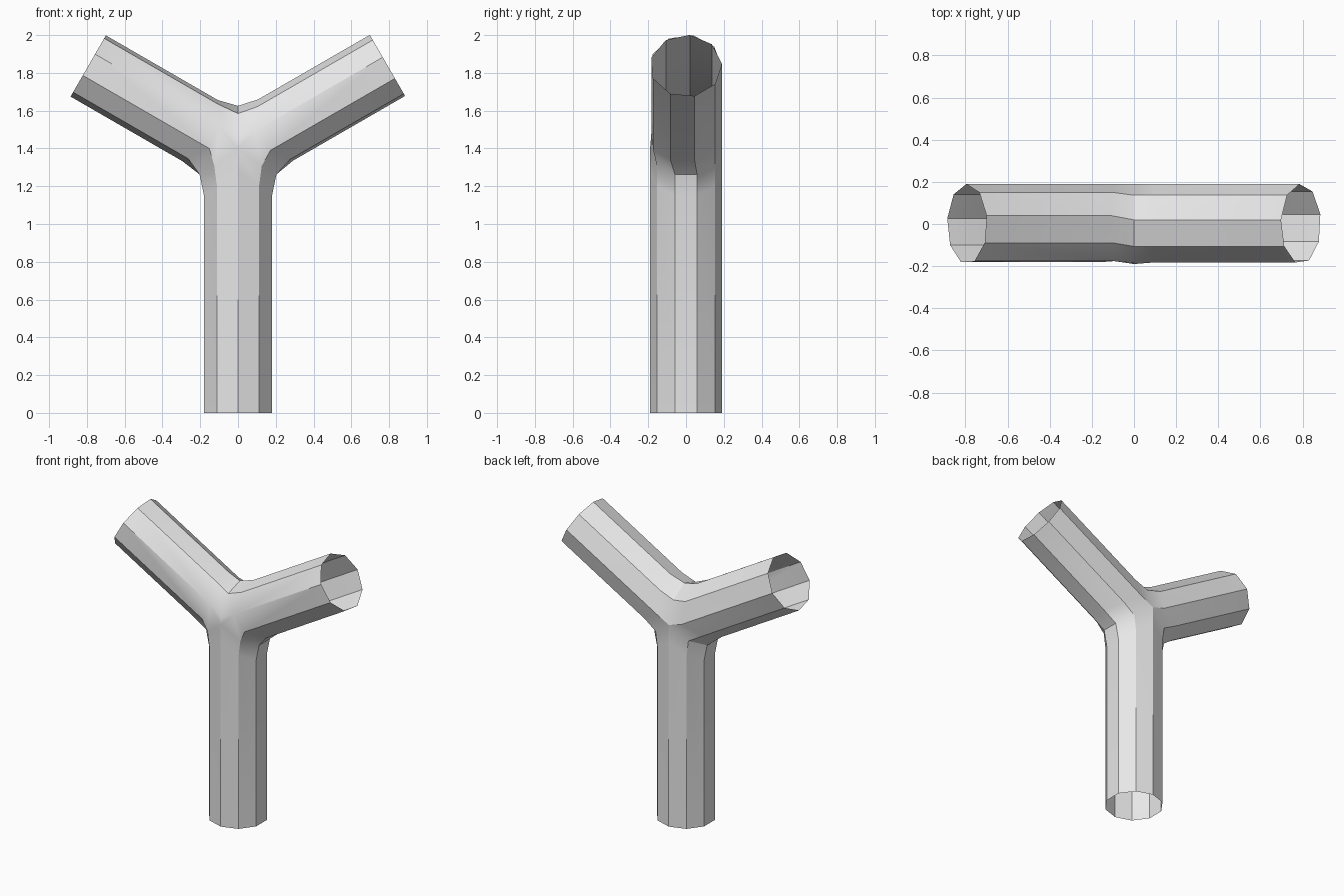
import bpy, bmesh
from math import sin, cos, radians
from mathutils import Vector

cube = bpy.data.objects.get("Cube")
if cube:
    bpy.data.objects.remove(cube, do_unlink=True)

R = 0.19                        # pipe radius
HUB = Vector((0, 0, 1.38))      # where the three axes meet
ARM_LENGTH = 0.915
FLARE = 1.3                     # how far the joint seams sit outside the pipes

bm = bmesh.new()


def skin(a, b):
    """Join two loops of equal length, dropping repeated corners."""
    n = len(a)
    for i in range(n):
        j = (i + 1) % n
        corners = list(dict.fromkeys((a[i], a[j], b[j], b[i])))
        if len(corners) > 2:
            bm.faces.new(corners)


def pipe_rings(axis, side, angles, length):
    """Open end ring and joint ring of a pipe leaving the hub along axis."""
    end, joint = [], []
    for a in angles:
        h = R * cos(radians(a))
        spoke = HUB + side * h + Vector((0, R * sin(radians(a)), 0))
        end.append(bm.verts.new(spoke + axis * length))
        joint.append(bm.verts.new(spoke + axis * (0.1 + 0.7 * abs(h))))
    return end, joint


def seam(direction, angles):
    """Row of points where two neighbouring pipes meet."""
    return [bm.verts.new(HUB + direction * (FLARE * R * cos(radians(a)))
                         + Vector((0, R * sin(radians(a)), 0))) for a in angles]


# Shared joint points, listed back to front
back = bm.verts.new((0, R, 1.40))
front = bm.verts.new((0, -R, 1.40))
crotch = seam(Vector((0, 0, 1)), [46, 6, -34, -74])
armpit = {s: seam(Vector((s * cos(radians(30)), 0, -0.5)), [54, 18, -18, -54])
          for s in (1, -1)}

# Ten-sided trunk
end, joint = pipe_rings(Vector((0, 0, -1)), Vector((1, 0, 0)),
                        [90 - 36 * k for k in range(10)], HUB.z)
skin(end, joint)
skin(joint, [back] + armpit[1] + [front] + armpit[-1][::-1])

# Nine-sided arms, slightly rolled
for s, roll in ((1, 86), (-1, 92)):
    axis = Vector((s * cos(radians(30)), 0, 0.5))
    up = Vector((-s * 0.5, 0, cos(radians(30))))
    end, joint = pipe_rings(axis, up, [roll - 40 * k for k in range(9)], ARM_LENGTH)
    skin(end, joint)
    skin(joint[:5] + joint[4:], [back] + crotch + [front] + armpit[s][::-1])

bmesh.ops.recalc_face_normals(bm, faces=bm.faces[:])
mesh = bpy.data.meshes.new("forked_pipe")
bm.to_mesh(mesh)
bm.free()

grey = bpy.data.materials.new("plain grey")
grey.use_nodes = True
colour = (0.8, 0.8, 0.8, 1)
grey.diffuse_color = colour
grey.node_tree.nodes["Principled BSDF"].inputs["Base Color"].default_value = colour
mesh.materials.append(grey)

pipe = bpy.data.objects.new("forked_pipe", mesh)
bpy.context.collection.objects.link(pipe)
bpy.context.view_layer.objects.active = pipe
pipe.select_set(True)
bpy.ops.object.shade_smooth_by_angle(angle=radians(30))
